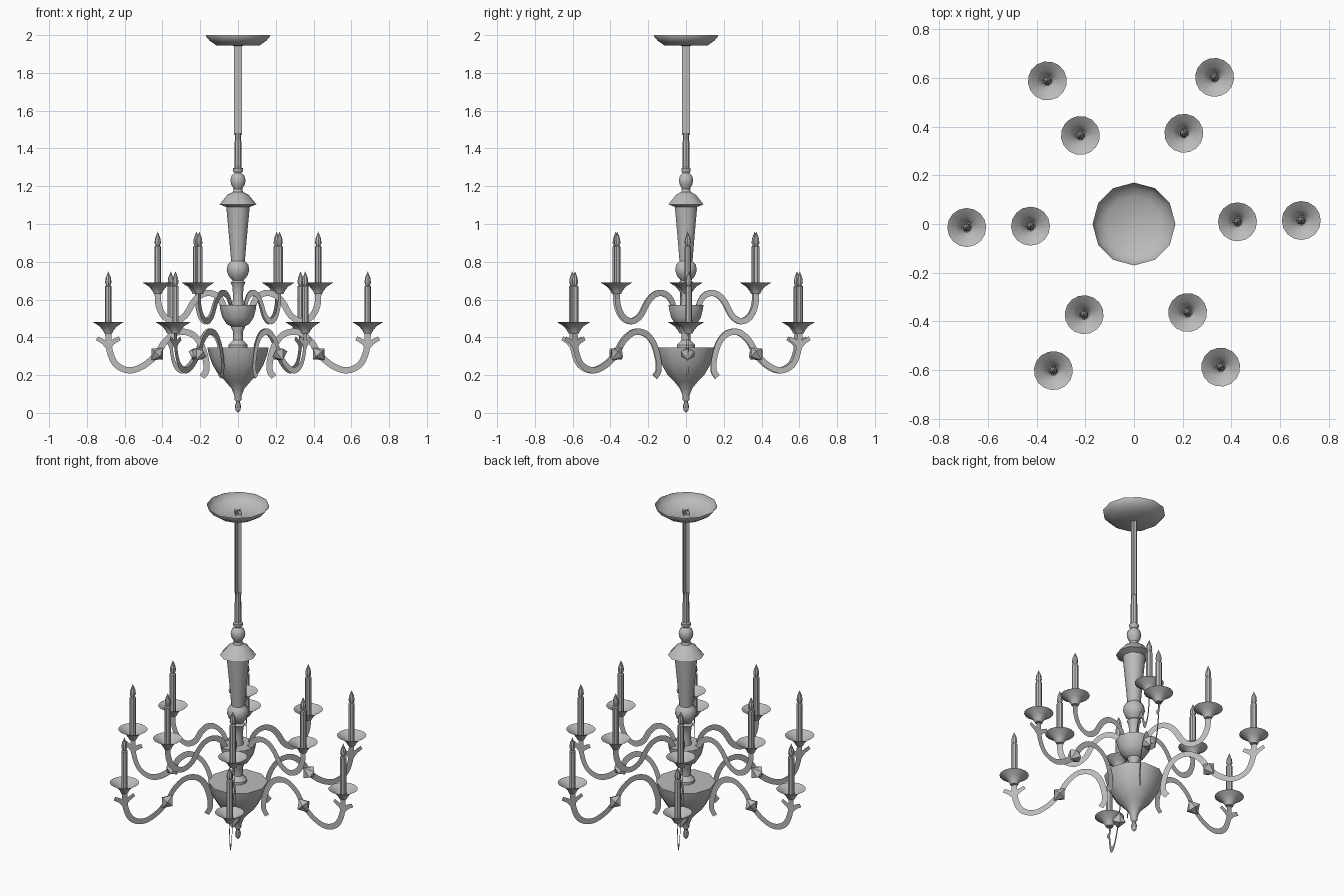
import bpy, bmesh, math
from mathutils import Vector, Matrix

cube = bpy.data.objects.get("Cube")
if cube:
    bpy.data.objects.remove(cube)

metal = bpy.data.materials.new("plain grey")
metal.use_nodes = True
GREY = (0.5, 0.5, 0.5, 1)
metal.diffuse_color = GREY
metal.node_tree.nodes["Principled BSDF"].inputs["Base Color"].default_value = GREY


def finish(name, bm, smooth=40):
    mesh = bpy.data.meshes.new(name)
    bm.to_mesh(mesh)
    bm.free()
    mesh.materials.append(metal)
    ob = bpy.data.objects.new(name, mesh)
    bpy.context.collection.objects.link(ob)
    if smooth:
        bpy.ops.object.select_all(action="DESELECT")
        ob.select_set(True)
        bpy.context.view_layer.objects.active = ob
        bpy.ops.object.shade_smooth_by_angle(angle=math.radians(smooth))
    return ob


def lathe(bm, profile, sides, matrix=Matrix()):
    """Spin (radius, height) points round z; zero radius closes an end."""
    rings = []
    for r, z in profile:
        count = 1 if r == 0 else sides
        rings.append([bm.verts.new(matrix @ Vector((r * math.cos(a), r * math.sin(a), z)))
                      for a in (math.tau * i / sides for i in range(count))])
    for low, high in zip(rings, rings[1:]):
        for i in range(sides):
            j = (i + 1) % sides
            if len(low) == 1:
                bm.faces.new((low[0], high[j], high[i]))
            elif len(high) == 1:
                bm.faces.new((low[i], low[j], high[0]))
            else:
                bm.faces.new((low[i], low[j], high[j], high[i]))


def turned(name, profile, sides, smooth=40):
    bm = bmesh.new()
    lathe(bm, profile, sides)
    return finish(name, bm, smooth)


def smooth_path(points, steps=4):
    """Catmull-Rom curve through the points."""
    p = [Vector(q) for q in points]
    p = [2 * p[0] - p[1]] + p + [2 * p[-1] - p[-2]]
    path = []
    for a, b, c, d in zip(p, p[1:], p[2:], p[3:]):
        for t in (k / steps for k in range(steps)):
            path.append(0.5 * (2 * b + (c - a) * t + (2 * a - 5 * b + 4 * c - d) * t * t
                               + (3 * b - a - 3 * c + d) * t ** 3))
    return path + [p[-2]]


def ribbon(bm, points, width, end_width=None):
    """Flat strip in the upright radial plane, optionally tapering."""
    path = smooth_path(points)
    last, rows = len(path) - 1, []
    for i, q in enumerate(path):
        t = (path[min(i + 1, last)] - path[max(i - 1, 0)]).normalized()
        w = width + ((end_width or width) - width) * i / last
        n = Vector((-t.y, t.x)) * w / 2
        rows.append([bm.verts.new((v.x, 0, v.y)) for v in (q + n, q - n)])
    for a, b in zip(rows, rows[1:]):
        bm.faces.new((a[0], a[1], b[1], b[0]))


# Central column
turned("bottom_finial", [(0, 0), (.012, .012), (.016, .035), (.01, .06), (.018, .07),
                         (.018, .085), (.012, .1)], 8)
turned("main_bowl", [(.015, .07), (.022, .1), (.035, .13), (.065, .165), (.105, .205),
                     (.135, .255), (.155, .31), (.162, .345), (0, .347)], 10)
turned("lower_stem", [(.05, .345), (.05, .36), (.036, .375), (.026, .385), (.026, .43),
                      (.036, .45), (.036, .465)], 10)
turned("small_bowl", [(.03, .455), (.06, .47), (.083, .505), (.095, .55), (.097, .57),
                      (0, .57)], 10)
turned("middle_stem", [(.03, .57), (.026, .62), (.03, .67), (.04, .69), (.028, .7),
                       (.05, .725), (.06, .755), (.055, .785), (.035, .805)], 10)
turned("tapered_vase", [(.036, .8), (.048, .94), (.062, 1.09), (.098, 1.104),
                        (.055, 1.155), (.026, 1.17), (.022, 1.19)], 10)
turned("neck_ball", [(.022, 1.185), (.036, 1.21), (.04, 1.232), (.034, 1.255), (.018, 1.27),
                     (.026, 1.28), (.026, 1.295), (.017, 1.302)], 10)
turned("lower_rod", [(.019, 1.3), (.018, 1.42), (.015, 1.48), (0, 1.48)], 8)

# Upper rod made of two crossed strips
bm = bmesh.new()
for dx, dy in ((.022, 0), (0, .022)):
    bm.faces.new([bm.verts.new(v) for v in ((-dx, -dy, 1.47), (dx, dy, 1.47),
                                            (dx, dy, 1.97), (-dx, -dy, 1.97))])
finish("upper_rod", bm, 0)

# Open ceiling bowl
turned("ceiling_canopy", [(0, 1.943), (.115, 1.946), (.15, 1.97), (.17, 1.994), (.17, 2)], 12)

# Profiles shared by both tiers, with heights relative to the drip-pan rim
PAN = [(0, -.06), (.02, -.06), (.027, -.045), (.045, -.022), (.08, 0)]
CANDLE = [(.018, -.04), (.018, .19), (.009, .195)]
FLAME = [(.009, .19), (.017, .21), (.014, .235), (0, .27)]

LOWER_ARM = [(.687, .42), (.68, .33), (.645, .255), (.575, .225), (.5, .25), (.43, .31),
             (.385, .38), (.32, .427), (.25, .42), (.2, .37), (.172, .29), (.168, .225),
             (.19, .19)]
UPPER_ARM = [(.425, .635), (.42, .57), (.39, .51), (.335, .485), (.28, .515), (.24, .58),
             (.2, .622), (.15, .635), (.1, .61), (.07, .55)]

# Two tiers of six candle arms
for tier, reach, rim, arm in (("lower", .687, .48, LOWER_ARM), ("upper", .425, .69, UPPER_ARM)):
    at = Matrix.Translation((reach, 0, rim))
    for k in range(6):
        turn = Matrix.Rotation(math.radians(1.2 + 60 * k), 4, "Z")
        parts = {}
        for part, profile, sides in (("drip_pan", PAN, 16), ("candle", CANDLE, 8),
                                     ("flame", FLAME, 8)):
            parts[part] = bmesh.new()
            lathe(parts[part], profile, sides, at)
        bm = parts["arm"] = bmesh.new()
        ribbon(bm, arm, .033)
        if tier == "lower":
            # Curled leaves under the pan and a pointed bead on the arm
            for side in (1, -1):
                ribbon(bm, [(reach, .35), (reach + side * .025, .375),
                            (reach + side * .06, .395)], .03, .022)
            bead = parts["bead"] = bmesh.new()
            lathe(bead, [(0, -.045), (.042, 0), (0, .045)], 6,
                  Matrix.Translation((.428, 0, .312)) @ Matrix.Rotation(math.radians(-43), 4, "Y"))
        for part, mesh in parts.items():
            mesh.transform(turn)
            finish(f"{tier}_{part}_{k + 1}", mesh, 0 if part in ("arm", "bead") else 40)
